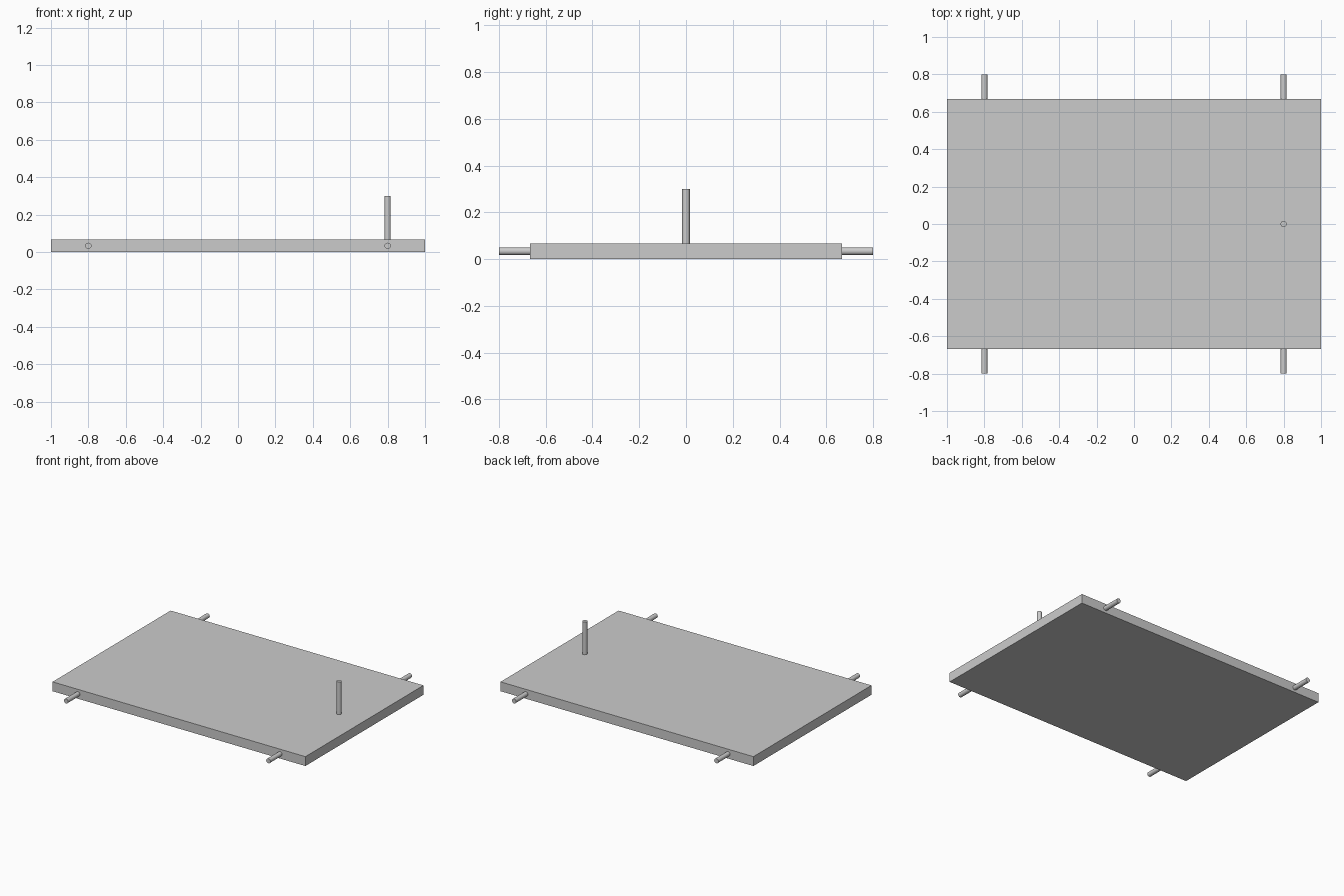
import bpy
import math

cube = bpy.data.objects.get("Cube")
if cube:
    bpy.data.objects.remove(cube, do_unlink=True)

HALF_DEPTH = 0.667
THICK = 0.067
ROD_RADIUS = 0.0165
ROD_X = 0.8
EMBED = 0.02

grey = bpy.data.materials.new("plain grey")
grey.use_nodes = True
colour = (0.6, 0.6, 0.6, 1)
grey.diffuse_color = colour
grey.node_tree.nodes["Principled BSDF"].inputs["Base Color"].default_value = colour


def rod(name, location, length, rotation=(0, 0, 0)):
    bpy.ops.mesh.primitive_cylinder_add(vertices=24, radius=ROD_RADIUS, depth=length,
                                        location=location, rotation=rotation)
    obj = bpy.context.object
    obj.name = name
    obj.data.materials.append(grey)
    bpy.ops.object.shade_smooth_by_angle(angle=math.radians(30))


# Flat slab
bpy.ops.mesh.primitive_cube_add(size=1, location=(0, 0, THICK / 2))
slab = bpy.context.object
slab.name = "slab"
slab.scale = (2, 2 * HALF_DEPTH, THICK)
bpy.ops.object.transform_apply(location=False, rotation=False, scale=True)
slab.data.materials.append(grey)

# Four axle stubs, set into the long edges
inner, outer = HALF_DEPTH - EMBED, 0.8
for x_side, x_name in ((-1, "right"), (1, "left")):
    for y_side, y_name in ((-1, "front"), (1, "back")):
        rod(f"{y_name}_{x_name}_axle",
            (x_side * ROD_X, y_side * (inner + outer) / 2, THICK / 2),
            outer - inner, (math.pi / 2, 0, 0))

# Upright post
bottom, top = THICK - EMBED, 0.3
rod("upright_post", (ROD_X, 0, (bottom + top) / 2), top - bottom)
